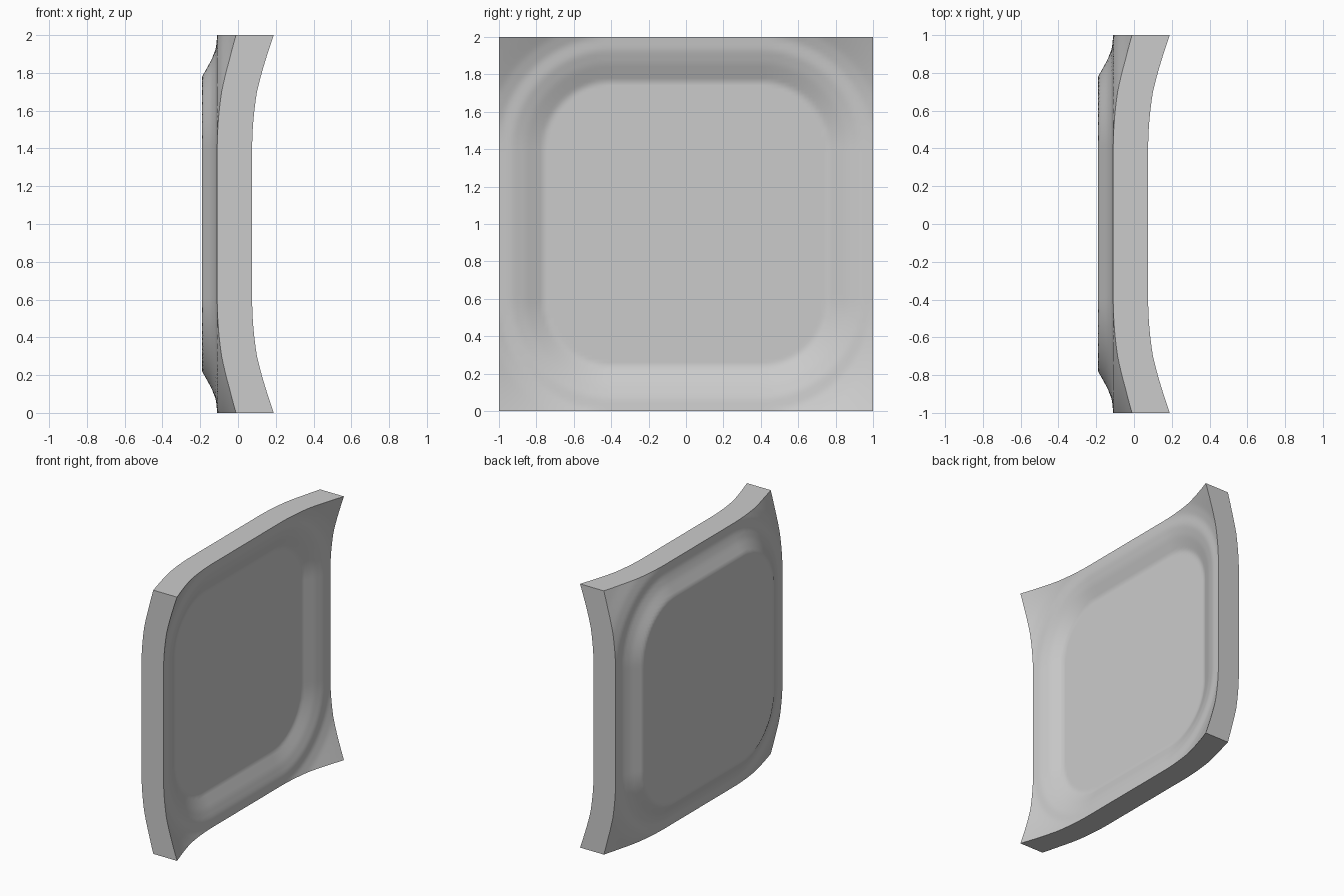
import bpy, bmesh, math

if "Cube" in bpy.data.objects:
    bpy.data.objects.remove(bpy.data.objects["Cube"], do_unlink=True)

# Depth profiles: (distance out from the rounded core, x position)
CORE = 0.4
BACK = [(0.0, -0.19), (0.38, -0.19), (0.47, -0.14), (0.53, -0.117), (0.6, -0.11),
        (0.67, -0.087), (0.763, -0.045), (0.85, -0.01)]
FRONT = [(0.0, 0.0), (0.36, 0.0), (0.46, 0.045), (0.53, 0.068), (0.6, 0.075),
         (0.67, 0.1), (0.763, 0.147), (0.85, 0.19)]


def depth(profile, y, z):
    r = math.hypot(max(abs(y) - CORE, 0), max(abs(z) - CORE, 0))
    for (r0, x0), (r1, x1) in zip(profile, profile[1:]):
        if r <= r1:
            return x0 + (x1 - x0) * (r - r0) / (r1 - r0)
    return profile[-1][1]


# Dished square panel: a flat grid extruded into two curved skins
bm = bmesh.new()
bmesh.ops.create_grid(bm, x_segments=100, y_segments=100, size=1)
for v in bm.verts:
    y, z = v.co.x, v.co.y
    v.co = (-1, y, z)
skin = bmesh.ops.extrude_face_region(bm, geom=bm.faces[:], use_keep_orig=True)
for item in skin["geom"]:
    if isinstance(item, bmesh.types.BMVert):
        item.co.x = 1
for v in bm.verts:
    v.co.x = depth(FRONT if v.co.x > 0 else BACK, v.co.y, v.co.z)
    v.co.z += 1
bmesh.ops.recalc_face_normals(bm, faces=bm.faces[:])
mesh = bpy.data.meshes.new("dished_panel")
bm.to_mesh(mesh)
bm.free()
panel = bpy.data.objects.new("dished_panel", mesh)
bpy.context.collection.objects.link(panel)

# Plain grey material
grey = bpy.data.materials.new("plain grey")
grey.use_nodes = True
colour = (0.6, 0.6, 0.6, 1)
grey.diffuse_color = colour
grey.node_tree.nodes["Principled BSDF"].inputs["Base Color"].default_value = colour
mesh.materials.append(grey)

# Smooth skins with crisp outer edges
bpy.ops.object.select_all(action="DESELECT")
panel.select_set(True)
bpy.context.view_layer.objects.active = panel
bpy.ops.object.shade_smooth_by_angle(angle=math.radians(40))
